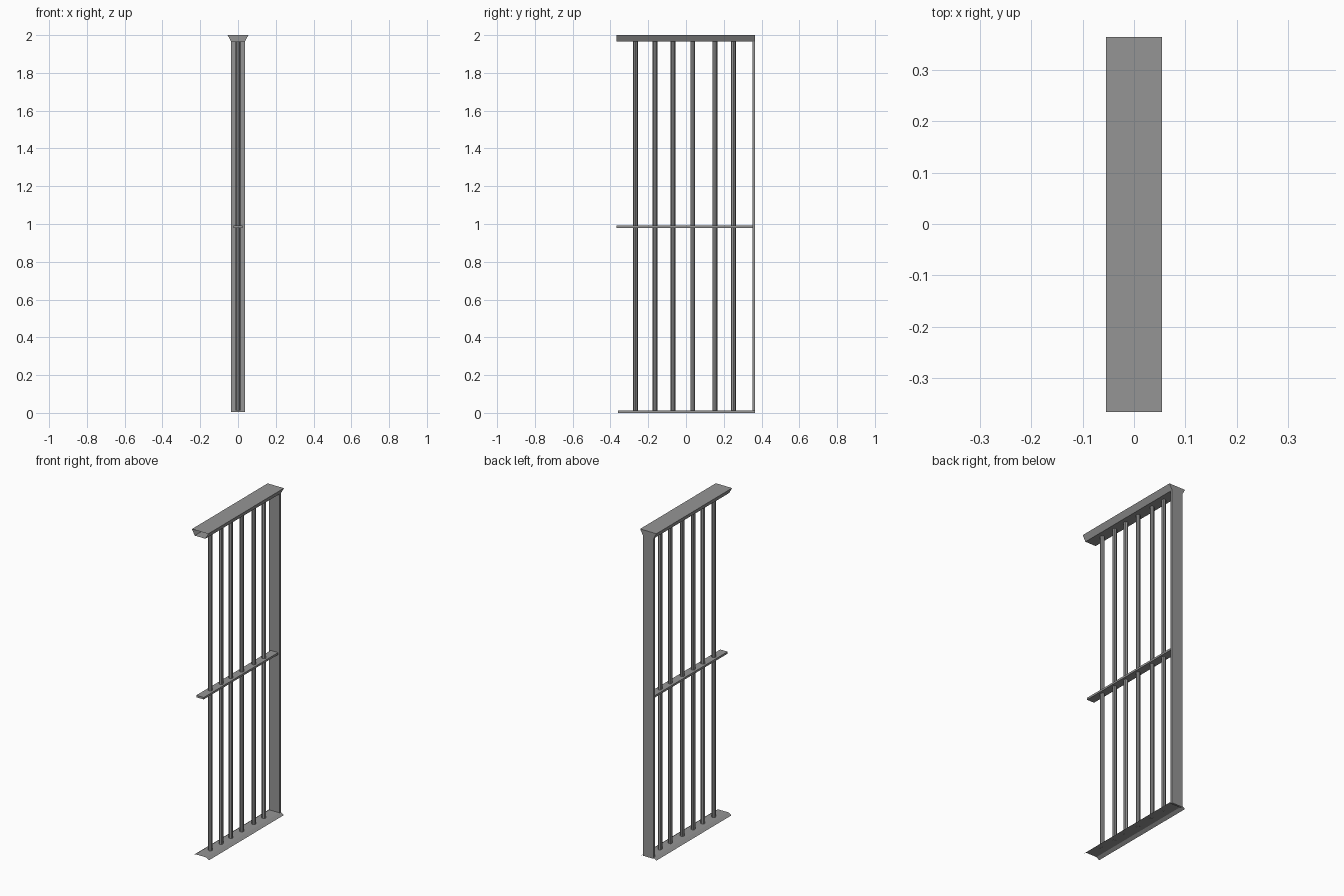
import bpy
import bmesh

cube = bpy.data.objects.get("Cube")
if cube:
    bpy.data.objects.remove(cube, do_unlink=True)

grey = bpy.data.materials.new("steel grey")
grey.use_nodes = True
colour = (0.3, 0.3, 0.3, 1)
grey.diffuse_color = colour
grey.node_tree.nodes["Principled BSDF"].inputs["Base Color"].default_value = colour


def finish(name, bm):
    mesh = bpy.data.meshes.new(name)
    bm.to_mesh(mesh)
    bm.free()
    mesh.materials.append(grey)
    obj = bpy.data.objects.new(name, mesh)
    bpy.context.collection.objects.link(obj)
    return obj


def rail(name, profile, y0, y1, closed=True, caps=()):
    """Sweep an (x, z) profile along y, capping the listed ends."""
    bm = bmesh.new()
    ends = [[bm.verts.new((x, y, z)) for x, z in profile] for y in (y0, y1)]
    n = len(profile)
    for i in range(n if closed else n - 1):
        j = (i + 1) % n
        bm.faces.new((ends[0][i], ends[0][j], ends[1][j], ends[1][i]))
    for c in caps:
        bm.faces.new(ends[c])
    bmesh.ops.recalc_face_normals(bm, faces=bm.faces)
    return finish(name, bm)


def box(x, z0, z1):
    return [(-x, z0), (x, z0), (x, z1), (-x, z1)]


# Flared top rail, hollow and open at the front
rail("top_rail", [(-0.036, 1.965), (0.036, 1.965), (0.055, 2), (-0.055, 2)],
     -0.367, 0.365, caps=(1,))

# Splayed sill, open underneath
rail("bottom_rail", [(-0.055, 0), (-0.036, 0.013), (0.036, 0.013), (0.055, 0)],
     -0.36, 0.365, closed=False)

# Flat middle crossbar and rear post
rail("middle_rail", box(0.025, 0.979, 0.991), -0.367, 0.352, caps=(0, 1))
rail("rear_post", box(0.036, 0.006, 1.965), 0.352, 0.365, caps=(0, 1))

# Upright round bars
for i, y in enumerate((-0.267, -0.164, -0.069, 0.036, 0.153, 0.251)):
    bm = bmesh.new()
    bmesh.ops.create_cone(bm, cap_ends=True, segments=8, radius1=0.0125,
                          radius2=0.0125, depth=1.955)
    bmesh.ops.translate(bm, vec=(0, y, 0.9895), verts=bm.verts)
    finish(f"bar_{i + 1}", bm)
